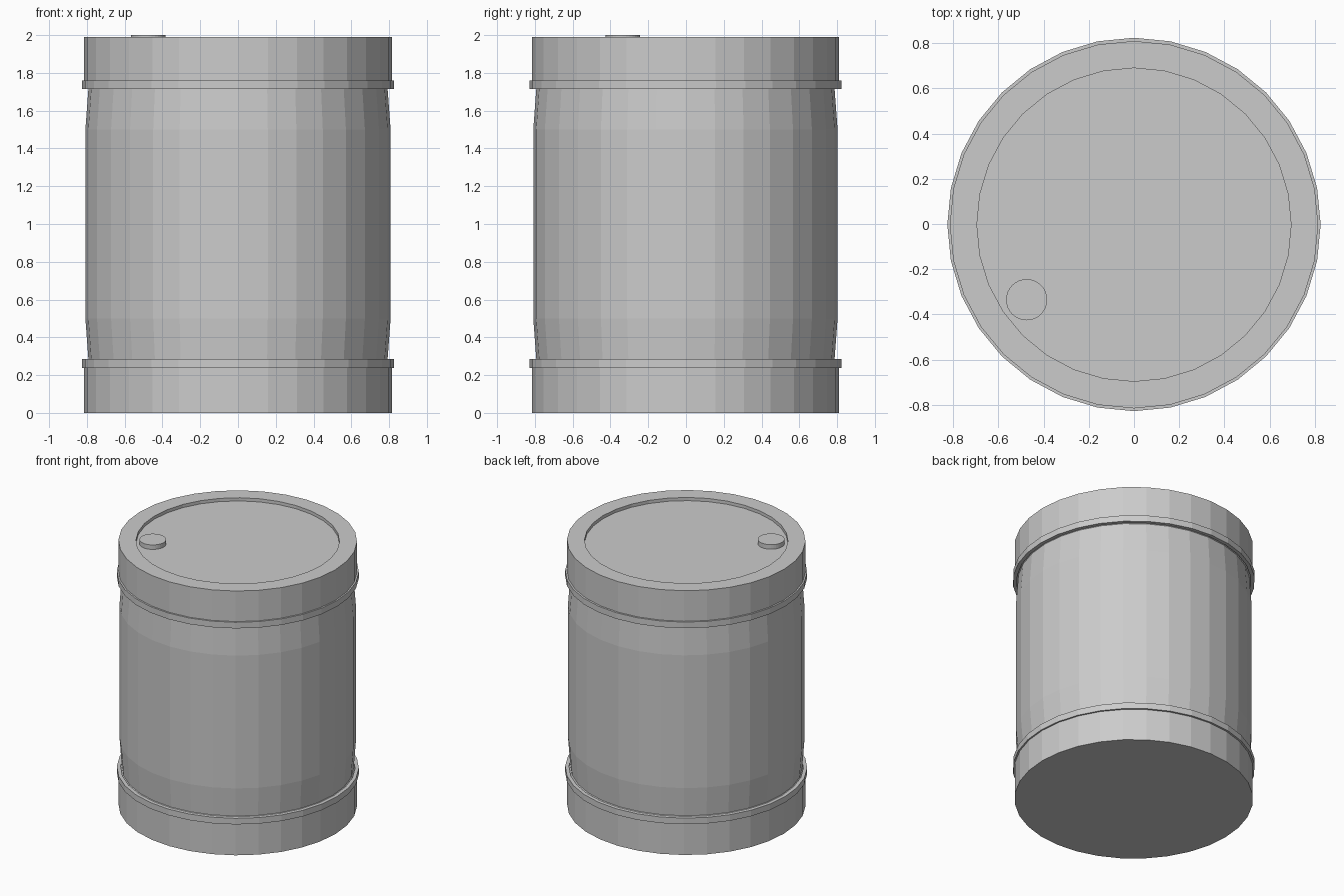
import bpy, bmesh, math

if "Cube" in bpy.data.objects:
    bpy.data.objects.remove(bpy.data.objects["Cube"])

SIDES = 32


def lathe(name, profile, loc=(0, 0, 0), scale=(1, 1, 1), sides=SIDES, closed=False):
    """Revolve (radius, z) points around z; radius 0 becomes a flat cap."""
    bm = bmesh.new()
    rings = []
    for r, z in profile:
        rings.append([bm.verts.new((r * math.cos(2 * math.pi * i / sides),
                                    r * math.sin(2 * math.pi * i / sides), z))
                      for i in range(sides)])
    pairs = list(zip(rings, rings[1:]))
    if closed:
        pairs.append((rings[-1], rings[0]))
    for a, b in pairs:
        for i in range(sides):
            j = (i + 1) % sides
            bm.faces.new((a[i], a[j], b[j], b[i]))
    if not closed:
        bm.faces.new(rings[0][::-1])
        bm.faces.new(rings[-1])
    bmesh.ops.recalc_face_normals(bm, faces=bm.faces)
    mesh = bpy.data.meshes.new(name)
    bm.to_mesh(mesh)
    bm.free()
    ob = bpy.data.objects.new(name, mesh)
    ob.location = loc
    ob.scale = scale
    bpy.context.collection.objects.link(ob)
    return ob


# Drum shell: straight ends, slightly bulged middle, recessed lid
lathe("drum_body", [
    (0.815, 0.0), (0.815, 0.26), (0.792, 0.285), (0.808, 0.5),
    (0.808, 1.5), (0.792, 1.715), (0.815, 1.74), (0.815, 1.99),
    (0.695, 1.99), (0.695, 1.966)], loc=(0, -0.003, 0), scale=(1, 0.997, 1))

# Raised hoops around the drum
for name, z in (("lower_hoop", 0.238), ("upper_hoop", 1.714)):
    lathe(name, [(0.80, z), (0.826, z), (0.826, z + 0.046), (0.80, z + 0.046)],
          loc=(0, -0.002, 0), closed=True)

# Filler cap on the lid
lathe("filler_cap", [(0.091, 1.966), (0.091, 2.0)], loc=(-0.475, -0.335, 0))
